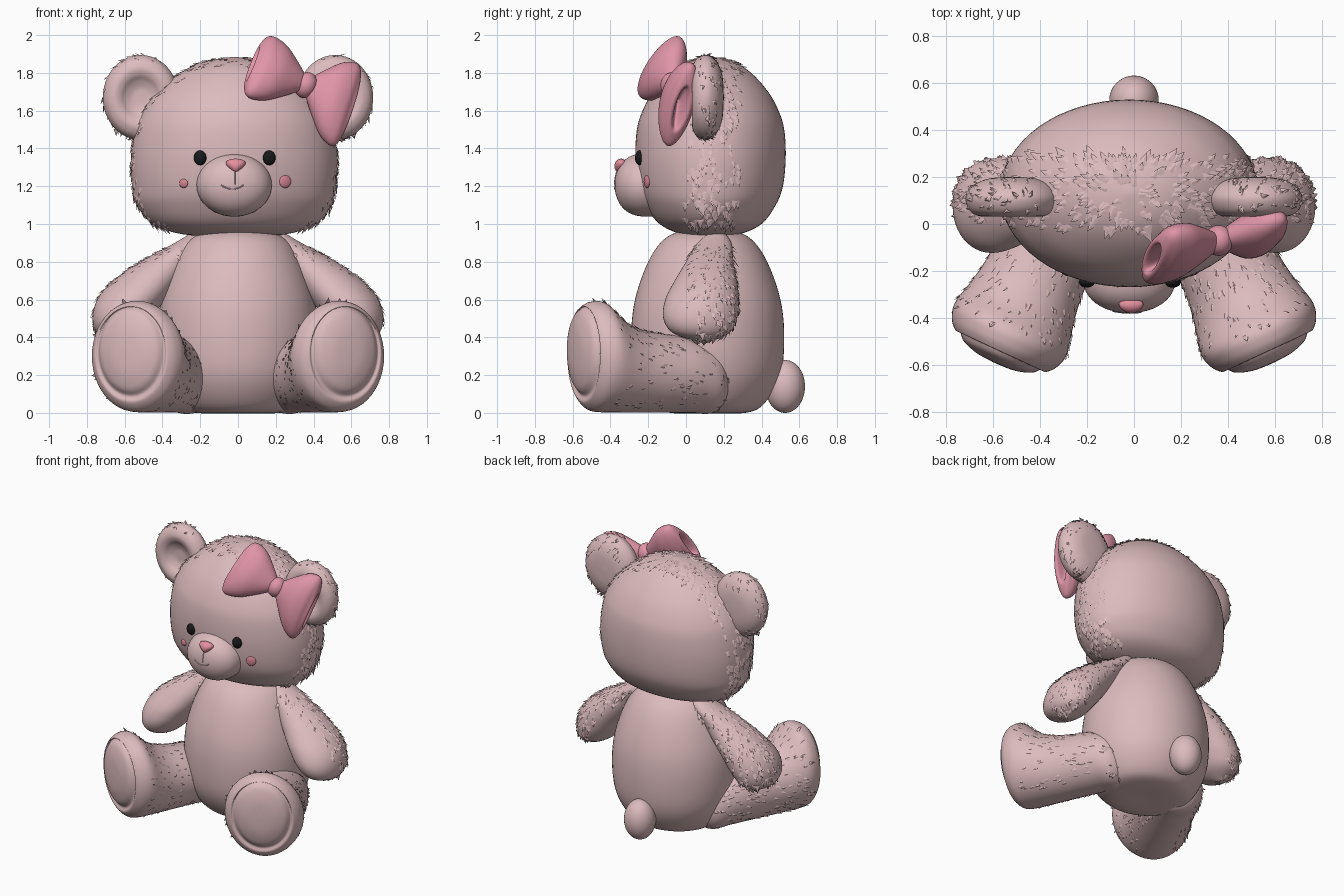
import bpy, bmesh, math, random
from mathutils import Vector, Matrix

random.seed(4)
if "Cube" in bpy.data.objects:
    bpy.data.objects.remove(bpy.data.objects["Cube"])

X, Y, Z = Vector((1, 0, 0)), Vector((0, 1, 0)), Vector((0, 0, 1))


def material(name, r, g, b):
    m = bpy.data.materials.new(name)
    m.use_nodes = True
    m.diffuse_color = (r, g, b, 1)
    m.node_tree.nodes["Principled BSDF"].inputs["Base Color"].default_value = (r, g, b, 1)
    return m


FUR = material("dusty pink fur", .72, .50, .51)
BOW = material("rose bow", .74, .30, .39)
NOSE = material("pink nose", .78, .28, .34)
BLUSH = material("blush pink", .66, .23, .28)
BLACK = material("black eyes", .01, .01, .012)


def finish(name, bm, mat, smooth=True):
    bmesh.ops.recalc_face_normals(bm, faces=bm.faces)
    me = bpy.data.meshes.new(name)
    bm.to_mesh(me)
    bm.free()
    for p in me.polygons:
        p.use_smooth = smooth
    me.materials.append(mat)
    ob = bpy.data.objects.new(name, me)
    bpy.context.collection.objects.link(ob)
    return ob


def catmull(p, t):
    a, b, c, d = p
    return .5 * (2 * b + (c - a) * t + (2 * a - 5 * b + 4 * c - d) * t * t
                 + (3 * b - a - 3 * c + d) * t ** 3)


def loft(name, keys, mat, n=48, steps=5):
    """Smooth skin through elliptical sections (centre, half axis, half axis)."""
    bm = bmesh.new()
    rings = []
    last = len(keys) - 1
    for i in range(last):
        quad = [keys[max(0, min(last, i + k))] for k in (-1, 0, 1, 2)]
        for j in range(steps + (i == last - 1)):
            c, a, b = [catmull([q[k] for q in quad], j / steps) for k in range(3)]
            ring = []
            for k in range(n):
                w = math.tau * k / n
                ring.append(bm.verts.new(c + a * math.cos(w) + b * math.sin(w)))
            rings.append(ring)
    for r, s in zip(rings, rings[1:]):
        for k in range(n):
            bm.faces.new((r[k], r[(k + 1) % n], s[(k + 1) % n], s[k]))
    bm.faces.new(rings[0])
    bm.faces.new(rings[-1])
    return finish(name, bm, mat)


def ball(name, pos, size, mat, turn=0, axis='Z', shape=None):
    bm = bmesh.new()
    bmesh.ops.create_uvsphere(bm, u_segments=48, v_segments=32, radius=1)
    if shape:
        for v in bm.verts:
            shape(v.co)
    bmesh.ops.transform(bm, verts=bm.verts, matrix=Matrix.Translation(pos)
                        @ Matrix.Rotation(turn, 4, axis) @ Matrix.Diagonal((*size, 1)))
    return finish(name, bm, mat)


def tufts(ob, count, where, flow, length=.055):
    """Small pointed fur tufts lying along the surface."""
    me = ob.data
    polys = [p for p in me.polygons if p.area > 1e-7 and where(p.center, p.normal)]
    bm = bmesh.new()
    for p in random.choices(polys, [q.area for q in polys], k=count):
        n = p.normal
        t = flow - n * flow.dot(n)
        if t.length < .05:
            continue
        t = (t.normalized() + n.cross(t) * random.uniform(-.3, .3)).normalized()
        side = n.cross(t)
        size = length * random.uniform(.7, 1.15)
        spot = p.center + t * random.uniform(-.5, .5) * size + side * random.uniform(-.02, .02)
        base = spot - n * .005
        pts = [base + side * size * .42, base - side * size * .42,
               spot + n * .003 + t * size * .3, spot + t * size + n * .009]
        l, r, top, tip = [bm.verts.new(q) for q in pts]
        for f in ((l, r, top), (l, top, tip), (top, r, tip), (l, tip, r)):
            bm.faces.new(f)
    return finish(ob.name + "_fur", bm, FUR, False)


# Head and body, stacked sections of height, half width, half depth
def stack(name, x, y, rows):
    return loft(name, [(Vector((x, y, z)), X * a, Y * b) for z, a, b in rows], FUR, 64)


head = stack("head", -.02, .13, [
    (.93, .01, .01), (.945, .27, .15), (1, .43, .27), (1.1, .515, .345),
    (1.2, .54, .383), (1.35, .547, .398), (1.5, .525, .39), (1.6, .485, .36),
    (1.7, .41, .305), (1.8, .285, .215), (1.86, .16, .12), (1.885, .01, .01)])
tufts(head, 520, lambda c, n: 0 < c.y < .28 and c.z > .99, -Z, .06)
stack("body", 0, .115, [
    (0, .01, .01), (0, .22, .2), (.05, .32, .3), (.2, .4, .385), (.4, .425, .405),
    (.6, .405, .385), (.8, .335, .315), (.92, .25, .23), (.97, .12, .12), (.985, .01, .01)])
ball("tail", (0, .525, .14), (.105, .105, .14), FUR)

# Limbs and ears, once per side
for s, label in ((1, "left"), (-1, "right")):
    # arm rows: height, x, y, half width, half depth
    rows = [(.97, .2, .17, .02, .02), (.9, .25, .15, .085, .09), (.8, .38, .125, .14, .125),
            (.7, .485, .105, .175, .165), (.6, .565, .085, .18, .195),
            (.5, .615, .075, .155, .195), (.42, .64, .08, .105, .145), (.37, .65, .1, .01, .01)]
    arm = loft(label + "_arm", [(Vector((s * x, y, z)), X * a, Y * b)
                                for z, x, y, a, b in rows], FUR)
    tufts(arm, 210, lambda c, n: n.x * s > -.1 and c.y > .02 and c.z < .9, -Z, .045)

    # leg rows: distance back from the sole, half width, centre height, half height
    out, across = Vector((s * .42, -.907, 0)), Vector((s * .907, .42, 0))
    sole = Vector((s * .56, -.525, 0))
    rows = [(-.072, .01, .33, .01), (-.066, .09, .33, .115), (-.043, .16, .33, .2),
            (-.012, .192, .325, .235), (-.016, .212, .31, .255), (.025, .247, .3, .288),
            (.09, .262, .294, .291), (.19, .24, .25, .248), (.3, .22, .223, .222),
            (.45, .21, .21, .208), (.6, .2, .2, .198), (.74, .16, .17, .165),
            (.84, .01, .15, .01)]
    leg = loft(label + "_leg", [(sole - out * d + Z * h, across * a, Z * b)
                                for d, a, h, b in rows], FUR)
    tufts(leg, 330, lambda c, n: (sole - c).dot(out) > .09 and c.z > .03, out, .04)

    # ear rows: depth, radius, closing with the shallow front hollow
    rows = [(.2, .01), (.193, .1), (.165, .165), (.115, .2), (.06, .185), (.034, .145),
            (.04, .11), (.062, .08), (.078, .045), (.08, .01)]
    mid = Vector((s * .515, 0, 1.67))
    ear = loft(label + "_ear", [(mid + Y * y, X * r, Z * r * 1.12) for y, r in rows], FUR)
    tufts(ear, 80, lambda c, n: .07 < c.y < .18 and n.x * s > -.5 and (c - mid).length > .19,
          Vector((s * .5, .2, -1)), .035)


# Face, with a blunt muzzle
def blunt(co):
    co.y = math.copysign(abs(co.y) ** .75, co.y)


def nose_shape(co):
    co.x *= .72 + .4 * co.z


MX, MY, MZ = -.02, -.2, 1.207
ball("muzzle", (MX, MY, MZ), (.2, .178, .168), FUR, shape=blunt)
ball("nose", (-.012, -.345, 1.308), (.064, .034, .038), NOSE, -.25, 'X', nose_shape)
for x, label in ((.165, "left"), (-.2, "right")):
    ball(label + "_eye", (x, -.246, 1.35), (.034, .024, .039), BLACK)
ball("left_cheek", (.25, -.207, 1.225), (.033, .012, .034), BLUSH, .39)
ball("right_cheek", (-.288, -.207, 1.215), (.024, .012, .024), BLUSH, -.39)


def seam(name, pts):
    cu = bpy.data.curves.new(name, 'CURVE')
    cu.dimensions = '3D'
    cu.bevel_depth = .0035
    sp = cu.splines.new('POLY')
    sp.points.add(len(pts) - 1)
    for p, (x, z) in zip(sp.points, pts):
        d = 1 - ((x - MX) / .2) ** 2 - ((z - MZ) / .168) ** 2
        p.co = (x, MY - .178 * d ** .375, z, 1)
    cu.materials.append(FUR)
    bpy.context.collection.objects.link(bpy.data.objects.new(name, cu))


seam("lip_line", [(-.018, 1.28 - .012 * i) for i in range(7)])
seam("smile", [(-.03 + i * .01, 1.185 + .022 * (i / 6) ** 2) for i in range(-6, 7)])

# Bow: two puffed loops, folded in at their ends, and a knot
KNOT = Vector((.36, -.07, 1.735))
rows = [(.05, .22, .035), (.3, .55, .065), (.6, .9, .09), (.86, 1.03, .085), (1, .96, .065),
        (1.07, .7, .055), (1.06, .55, .035), (.9, .4, .02), (.7, .02, .005)]


def bow_loop(name, low, high):
    mid, half = (low + high) / 2, (high - low) / 2
    n = half.cross(mid - KNOT).normalized()
    loft(name, [(KNOT.lerp(mid, t), half * w, n * d) for t, w, d in rows], BOW, 40)


bow_loop("bow_upper_loop", Vector((.04, -.24, 1.685)), Vector((.155, -.04, 1.995)))
bow_loop("bow_lower_loop", Vector((.515, -.09, 1.41)), Vector((.65, .03, 1.83)))
ball("bow_knot", KNOT, (.06, .065, .07), BOW, .4, 'Y')
